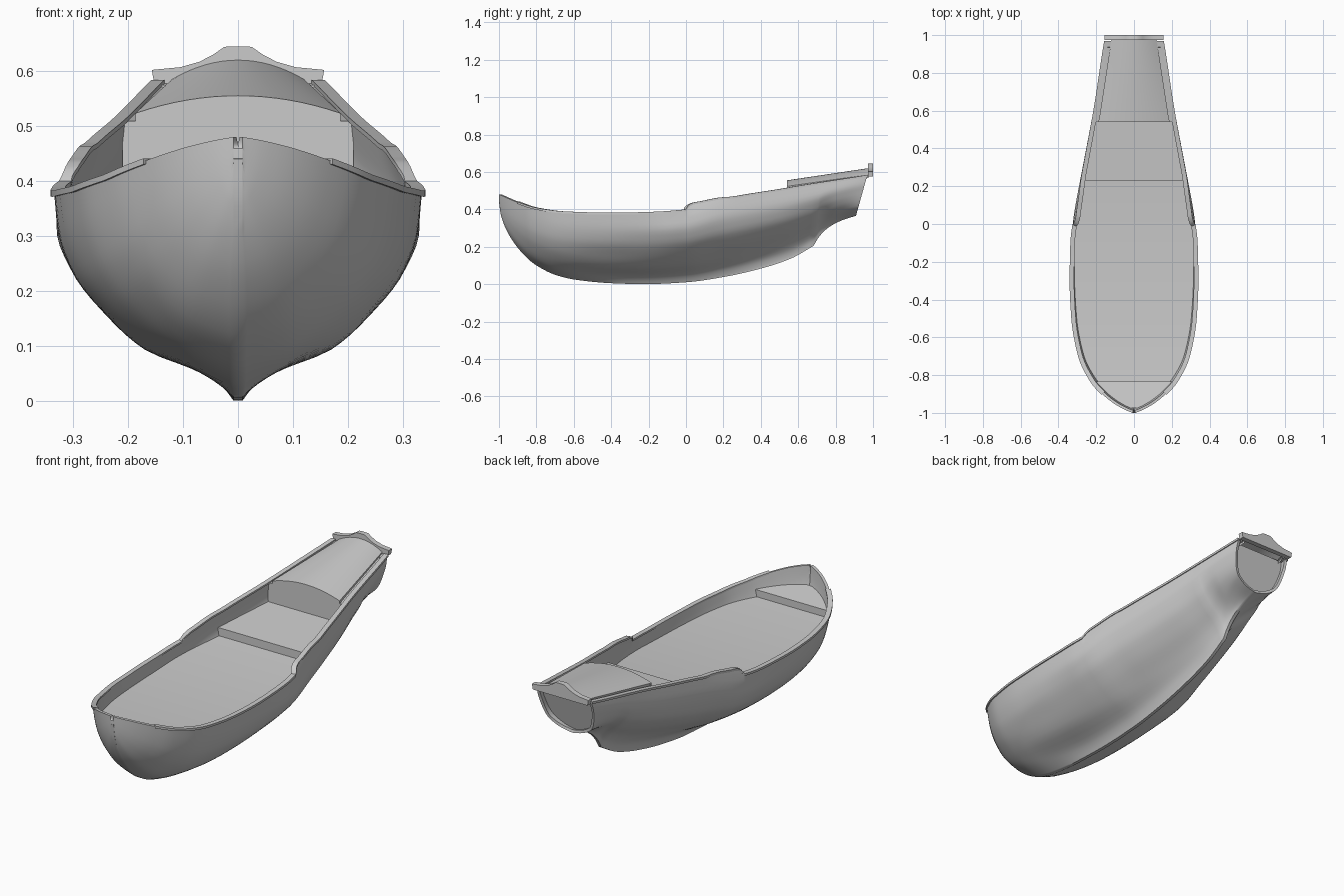
import bpy, bmesh, math

if "Cube" in bpy.data.objects:
    bpy.data.objects.remove(bpy.data.objects["Cube"])

# ---------- helpers ----------
def interp(keys, x):
    """Monotone cubic interpolation through (x, value) keys."""
    if x <= keys[0][0]: return keys[0][1]
    if x >= keys[-1][0]: return keys[-1][1]
    n = len(keys)
    d = [(keys[i+1][1]-keys[i][1])/(keys[i+1][0]-keys[i][0]) for i in range(n-1)]
    def slope(i):
        if i == 0: return d[0]
        if i == n-1: return d[-1]
        a, b = d[i-1], d[i]
        return 0 if a*b <= 0 else 2*a*b/(a+b)
    i = max(k for k in range(n-1) if keys[k][0] <= x)
    h = keys[i+1][0]-keys[i][0]
    t = (x-keys[i][0])/h
    return ((2*t**3-3*t*t+1)*keys[i][1] + (t**3-2*t*t+t)*h*slope(i)
            + (3*t*t-2*t**3)*keys[i+1][1] + (t**3-t*t)*h*slope(i+1))

def make(name, verts, faces, angle=35, thickness=0):
    me = bpy.data.meshes.new(name)
    me.from_pydata(verts, [], faces)
    bm = bmesh.new(); bm.from_mesh(me)
    bmesh.ops.recalc_face_normals(bm, faces=bm.faces)
    bm.to_mesh(me); bm.free()
    ob = bpy.data.objects.new(name, me)
    bpy.context.collection.objects.link(ob)
    bpy.ops.object.select_all(action='DESELECT')
    ob.select_set(True)
    bpy.context.view_layer.objects.active = ob
    if thickness:
        m = ob.modifiers.new("Shell", 'SOLIDIFY')
        m.thickness, m.offset = thickness, -1
        bpy.ops.object.modifier_apply(modifier=m.name)
    bpy.ops.object.shade_smooth_by_angle(angle=math.radians(angle))
    return ob

def loft(name, rows, closed=False, caps=False, **kw):
    n = len(rows[0])
    verts = [p for r in rows for p in r]
    faces = [(i*n+j, i*n+(j+1) % n, (i+1)*n+(j+1) % n, (i+1)*n+j)
             for i in range(len(rows)-1) for j in range(n if closed else n-1)]
    if caps:
        faces += [tuple(range(n)), tuple(range(len(verts)-n, len(verts)))]
    return make(name, verts, faces, **kw)

def slab(name, outline, y0, y1):
    loft(name, [[(x, y, z) for x, z in outline] for y in (y0, y1)], closed=True, caps=True)

def steps(a, b, n):
    return [a+(b-a)*i/n for i in range(n+1)]

# ---------- hull lines ----------
SHEER = [(-1, .48), (-.9, .437), (-.8, .405), (-.65, .385), (-.4, .378), (-.2, .382),
         (0, .396), (.2, .454), (.55, .513), (.91, .58)]
STEP = [(-.005, 0), (.012, .022), (.04, .029), (.08, .024), (.25, 0)]
BEAM = [(-1, .008), (-.985, .045), (-.95, .107), (-.9, .168), (-.83, .228), (-.7, .29), (-.5, .326),
        (-.3, .335), (-.1, .331), (0, .32), (.2, .283), (.55, .218), (.91, .152)]
KEEL = [(-1, .44), (-.99, .37), (-.95, .27), (-.9, .195), (-.85, .14), (-.8, .1), (-.7, .05), (-.6, .025),
        (-.4, .005), (-.22, 0), (0, .01), (.2, .038), (.4, .083), (.55, .132), (.7, .205)]
COUNTER = [(.7, .205), (.72, .242), (.76, .29), (.8, .32), (.85, .345), (.91, .365)]
LEVELS = [0, .05, .11, .24, .42, .6, .8, 1]
SECTIONS = [(-1, (.1, .3, .45, .62, .78, .88, .95, 1)), (-.75, (.03, .2, .36, .57, .77, .89, .96, 1)),
            (-.3, (.025, .07, .15, .5, .73, .89, .975, 1)), (.2, (.025, .06, .12, .38, .73, .95, 1.03, 1)),
            (.5, (.03, .05, .09, .28, .66, .93, 1.03, 1)), (.7, (.04, .06, .09, .25, .62, .9, 1.03, 1)),
            (.8, (.05, .12, .25, .55, .82, .96, 1.03, 1)), (.91, (.05, .35, .55, .8, .92, .98, 1.02, 1))]

def keel(y): return interp(KEEL if y <= .7 else COUNTER, y)
def section(y):
    return [(t, interp([(s, f[k]) for s, f in SECTIONS], y)) for k, t in enumerate(LEVELS)]
def rake(y, z):
    k = min(1, max(0, (y-.55)/.36))
    return y + k*k*(3-2*k)*(z-.37)*.28
def half_width(y, z):
    t = (z-keel(y))/(interp(SHEER, y)-keel(y))
    return max(.008, interp(BEAM, y)*interp(section(y), min(1, max(0, t))))
def top_edge(y):
    b = interp(STEP, y)
    return max(.008, interp(BEAM, y)-.4*b), interp(SHEER, y)+b

def station(y, shrink=0):
    sec, zk, zs, beam = section(y), keel(y), interp(SHEER, y), interp(BEAM, y)
    half = []
    for i in range(27):
        t = (i/26)**1.5
        half.append((max(.008, beam*interp(sec, t)-shrink), zk+(zs-zk)*t))
    x, z = top_edge(y)
    half[-1] = (max(.008, x-shrink), z)
    return [(x, rake(y, z), z) for x, z in half[::-1]] + [(-x, rake(y, z), z) for x, z in half]

YS = sorted(set(round(y, 4) for y in [-1+.4*(i/26)**2 for i in range(27)] + steps(-.6, -.05, 18)
            + steps(-.02, .08, 14) + steps(.08, .7, 20) + steps(.7, .8, 10) + steps(.8, .91, 6)))

# ---------- hull shell, left open at the stem head to form the slot ----------
loft("hull", [station(y) for y in YS], thickness=.014)

# ---------- recessed transom and its crest board ----------
loop = station(.88, .004)
make("transom", loop, [tuple(range(len(loop)))])
crest = [(.152, .575), (.157, .602), (.105, .607), (.07, .617), (.045, .63), (.025, .644), (.01, .645)]
slab("transom_crest", crest + [(-x, z) for x, z in crest[::-1]], .974, 1.0)

# ---------- cap rails ----------
rail_ys = [y for y in YS if y >= -.9]
for side, label in ((1, "right"), (-1, "left")):
    rows = []
    for y in rail_ys:
        x, z = top_edge(y)
        dx = (top_edge(y+.004)[0]-top_edge(y-.004)[0])/.008
        n = math.hypot(1, dx)
        rows.append([(side*(x+o/n), rake(y, z)-o*dx/n, z+h)
                     for o, h in ((-.018, -.005), (-.018, .004), (.006, .004), (.006, -.007))])
    loft("rail_"+label, rows, closed=True, caps=True)

# ---------- decks with their steps ----------
def deck(name, y0, z0, y1, z1, sag=0, riser=None, n=24):
    rows = []
    for y in steps(y0, y1, n):
        u = (y-y0)/(y1-y0)
        z = z0+(z1-z0)*u-sag*4*u*(1-u)
        w = max(.004, half_width(y, z)-.006)
        rows.append([(-w, y, z), (w, y, z)])
    if riser:
        end, dz = riser
        w = half_width(rows[end][0][1], rows[end][0][2]-dz)-.006
        r = [(s*w, rows[end][0][1], rows[end][0][2]-dz) for s in (-1, 1)]
        rows = [r]+rows if end == 0 else rows+[r]
    loft(name, rows)

deck("bow_deck", -.975, .385, -.835, .365, riser=(-1, .04))
deck("main_deck", -.84, .33, .235, .345, sag=.02, n=40)
deck("quarter_deck", .23, .385, .56, .415, riser=(0, .045))

# ---------- cabin: arched roof, bulkhead, side ledges ----------
def arch(w, edge, crown, n=16):
    return [(x, edge+(crown-edge)*(1-(x/w)**2)) for x in steps(-w, w, n)]

rows = []
for y in steps(.54, .975, 8):
    u = (y-.54)/.435
    w, e, c = .187-.067*u, .523+.062*u, .555+.065*u
    rows.append([(x, y, z) for x, z in [(-w, e-.018)] + arch(w, e, c) + [(w, e-.018)]])
loft("cabin_roof", rows)
slab("cabin_bulkhead", [(-.21, .40), (-.21, .509), (-.187, .509)] + arch(.187, .523, .555)
     + [(.187, .509), (.21, .509), (.21, .40)], .54, .55)
for side, label in ((1, "right"), (-1, "left")):
    rows = []
    for y in steps(.54, .91, 8):
        x, z = top_edge(y)
        yy = rake(y, z)
        w = .187-.067*(yy-.54)/.435
        rows.append([(side*(w-.01), yy, z-.003), (side*(x-.004), yy, z-.003)])
    loft("cabin_ledge_"+label, rows)
